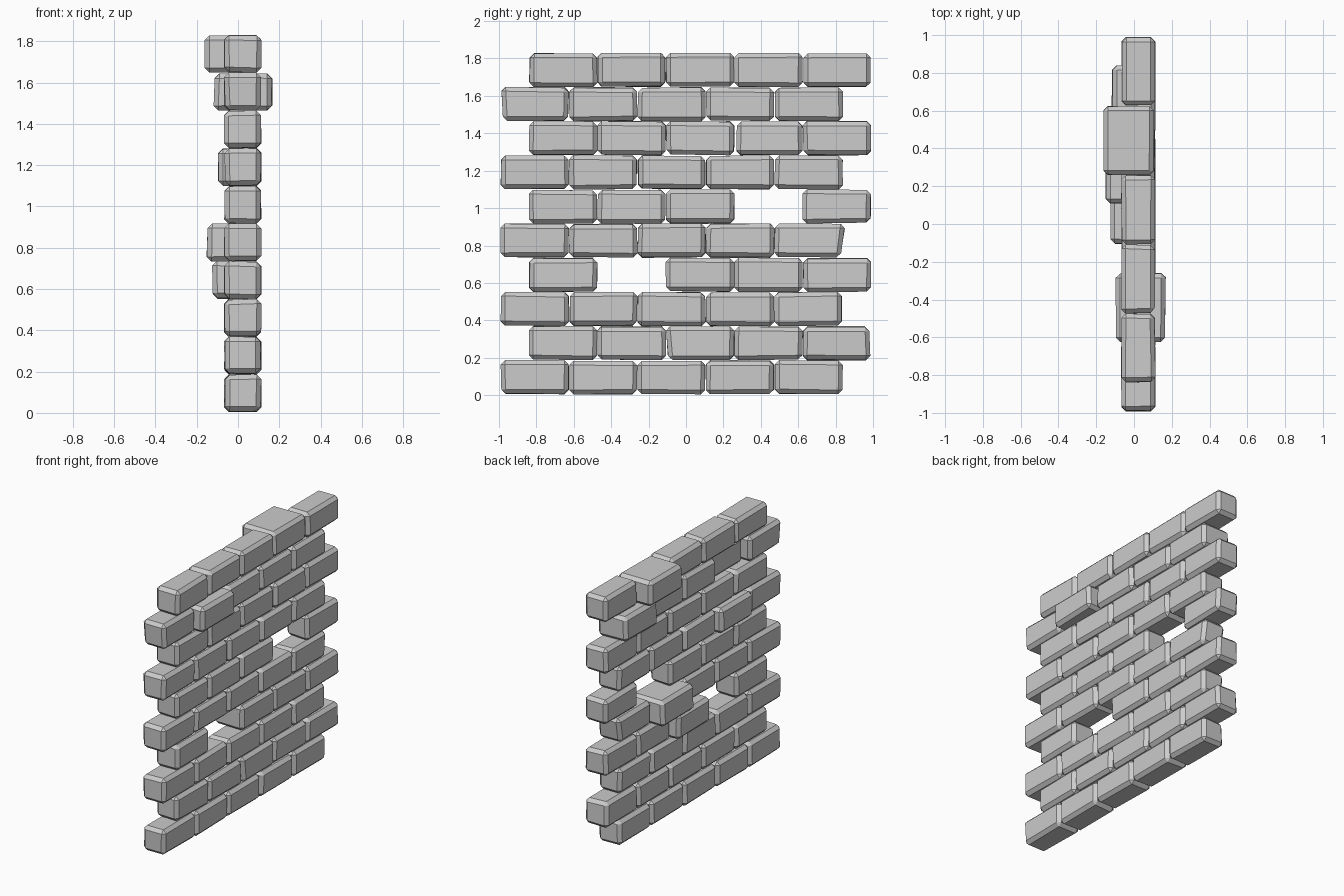
import bpy, bmesh, random
from mathutils import Vector

if "Cube" in bpy.data.objects:
    bpy.data.objects.remove(bpy.data.objects["Cube"])

random.seed(4)
LENGTH, COURSE, BACK, FACE = 0.366, 0.1826, -0.067, 0.113

# missing bricks (course, index)
HOLES = {(3, 1), (5, 3)}
# bricks that stick out: (x back, x face)
DEPTHS = {
    (9, 3): (-0.165, 0.105),
    (8, 4): (-0.118, 0.113),
    (8, 1): (-0.015, 0.167),
    (6, 1): (-0.098, 0.113),
    (4, 3): (-0.152, 0.113),
    (3, 2): (-0.125, 0.113),
}
# worn end faces: (y sign, z sign) -> y offset
SKEWS = {
    (4, 4): {(1, -1): -0.012, (1, 1): 0.015},
    (7, 3): {(-1, -1): 0.006, (-1, 1): 0.014},
    (1, 4): {(1, 1): -0.01},
    (1, 2): {(-1, -1): 0.01},
    (8, 0): {(-1, -1): 0.012},
}


def brick(course, index):
    x0, x1 = DEPTHS.get((course, index), (BACK, FACE))
    start = -0.992 if course % 2 == 0 else -0.84
    y0 = start + index * LENGTH
    z0 = 0.004 + course * COURSE
    centre = Vector(((x0 + x1) / 2, y0 + LENGTH / 2, z0 + COURSE / 2))
    half = Vector(((x1 - x0) / 2, LENGTH / 2, COURSE / 2))
    skew = SKEWS.get((course, index), {})

    bm = bmesh.new()
    bmesh.ops.create_cube(bm, size=2)
    for v in bm.verts:
        sy, sz = round(v.co.y), round(v.co.z)
        wear = Vector([s * random.uniform(-0.006, 0.002) for s in v.co])
        v.co = Vector([c * h for c, h in zip(v.co, half)]) + wear
        v.co.y += skew.get((sy, sz), 0)
    # single chamfer on all edges
    bmesh.ops.bevel(bm, geom=bm.edges[:], offset=0.023, segments=1,
                    profile=0.5, affect='EDGES')
    bmesh.ops.recalc_face_normals(bm, faces=bm.faces[:])
    name = f"brick_course{course}_{index}"
    mesh = bpy.data.meshes.new(name)
    bm.to_mesh(mesh)
    bm.free()
    obj = bpy.data.objects.new(name, mesh)
    obj.location = centre
    bpy.context.collection.objects.link(obj)


# ten courses in running bond
for course in range(10):
    for index in range(5):
        if (course, index) not in HOLES:
            brick(course, index)
